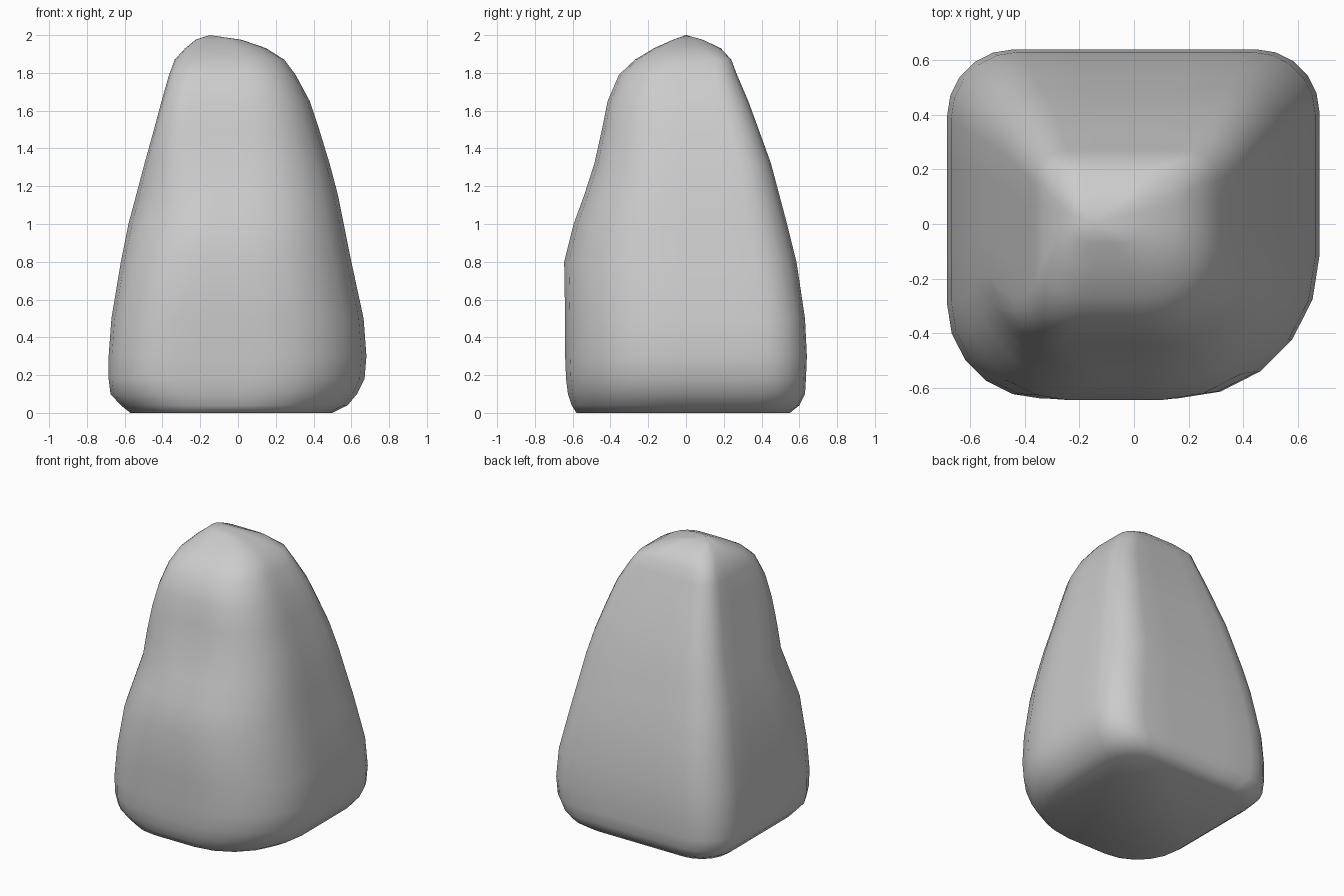
import bpy, bmesh, math

if "Cube" in bpy.data.objects:
    bpy.data.objects.remove(bpy.data.objects["Cube"])

# Level sections: z, x min, x max, y min, y max, front-left corner roundness
SECTIONS = [
    (0.00, -0.57, 0.50, -0.58, 0.55, 0.30),
    (0.04, -0.62, 0.58, -0.605, 0.60, 0.29),
    (0.10, -0.675, 0.63, -0.625, 0.63, 0.28),
    (0.18, -0.685, 0.67, -0.635, 0.635, 0.27),
    (0.30, -0.685, 0.68, -0.64, 0.64, 0.27),
    (0.50, -0.67, 0.665, -0.64, 0.63, 0.28),
    (0.80, -0.62, 0.60, -0.645, 0.585, 0.31),
    (1.00, -0.58, 0.56, -0.595, 0.535, 0.35),
    (1.15, -0.54, 0.53, -0.54, 0.495, 0.35),
    (1.32, -0.495, 0.485, -0.485, 0.45, 0.27),
    (1.50, -0.445, 0.43, -0.445, 0.385, 0.21),
    (1.65, -0.405, 0.38, -0.415, 0.33, 0.20),
    (1.79, -0.365, 0.305, -0.355, 0.27, 0.22),
    (1.87, -0.335, 0.245, -0.27, 0.24, 0.26),
    (1.93, -0.28, 0.15, -0.17, 0.185, 0.35),
    (1.975, -0.225, 0.02, -0.07, 0.09, 0.40),
]
ARC = 5      # steps around each corner
SIDE = 3     # extra points along each side


def ring(z, x0, x1, y0, y1, front_left):
    """Rounded rectangle with a different radius at each corner."""
    size = min(x1 - x0, y1 - y0)
    soft = 0.30 if z > 1.9 else 0.0
    fr, br, bl = 0.41, max(0.18, soft), max(0.19, soft)
    corners = [(x0, y0, 1, 1, front_left, 180), (x1, y0, -1, 1, fr, 270),
               (x1, y1, -1, -1, br, 0), (x0, y1, 1, -1, bl, 90)]
    arcs = []
    for cx, cy, sx, sy, f, start in corners:
        r = f * size
        arcs.append([(cx + sx * r + r * math.cos(a), cy + sy * r + r * math.sin(a))
                     for a in (math.radians(start + 90 * i / ARC) for i in range(ARC + 1))])
    pts = []
    for k, arc in enumerate(arcs):
        pts += arc
        a, b = arc[-1], arcs[(k + 1) % 4][0]
        for i in range(1, SIDE + 1):
            t = i / (SIDE + 1)
            pts.append((a[0] + (b[0] - a[0]) * t, a[1] + (b[1] - a[1]) * t))
    return [(x, y, z) for x, y in pts]


# Boulder: skin the sections, flat underside, blunt off-centre peak
bm = bmesh.new()
rings = [[bm.verts.new(p) for p in ring(*s)] for s in SECTIONS]
n = len(rings[0])
for lo, hi in zip(rings, rings[1:]):
    for i in range(n):
        j = (i + 1) % n
        bm.faces.new((lo[i], lo[j], hi[j], hi[i]))
bm.faces.new(rings[0][::-1])
peak = bm.verts.new((-0.15, 0.0, 2.0))
for i in range(n):
    bm.faces.new((rings[-1][i], rings[-1][(i + 1) % n], peak))
bmesh.ops.recalc_face_normals(bm, faces=bm.faces[:])
for f in bm.faces:
    f.smooth = True

mesh = bpy.data.meshes.new("boulder")
bm.to_mesh(mesh)
bm.free()
boulder = bpy.data.objects.new("boulder", mesh)
bpy.context.collection.objects.link(boulder)
